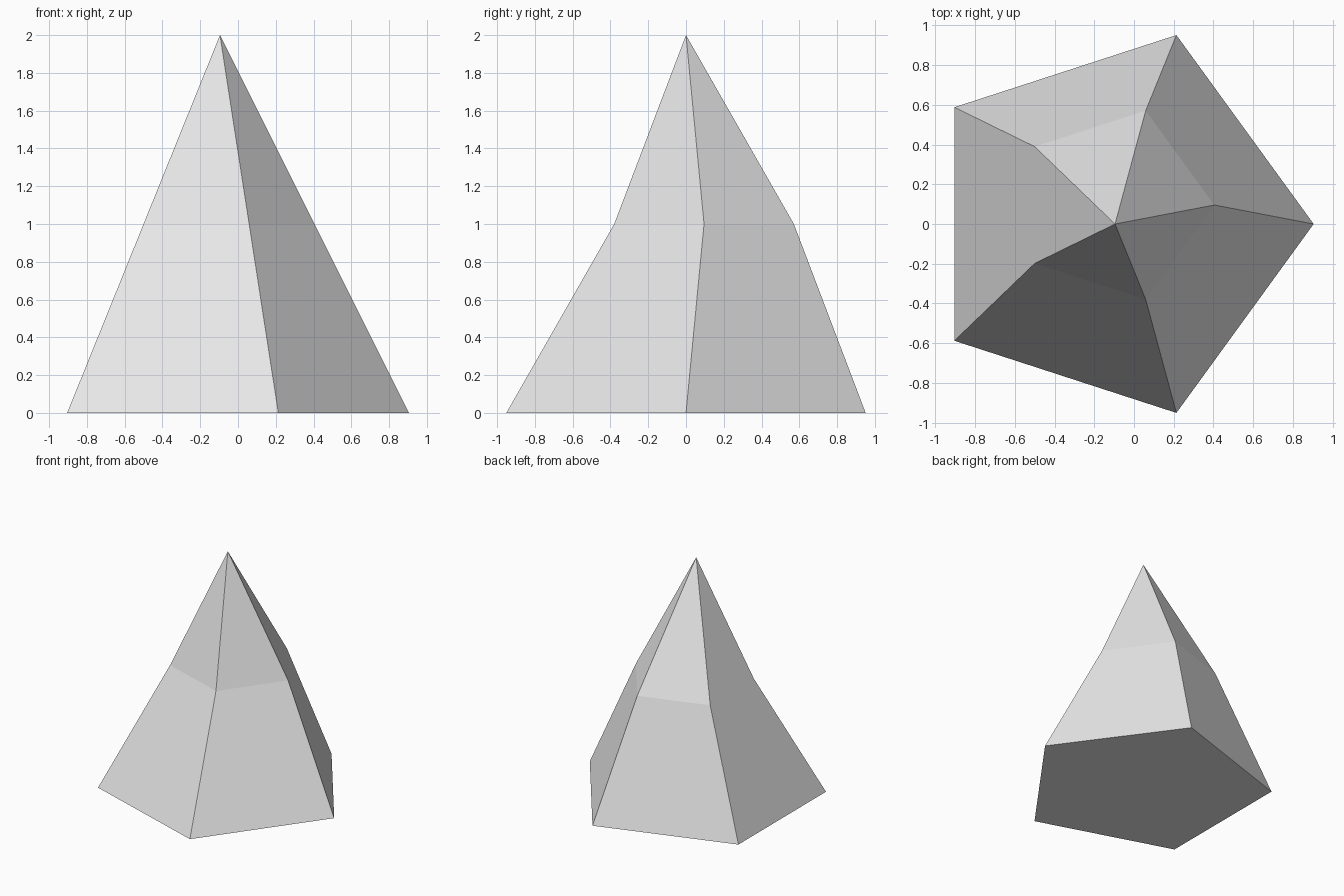
import bpy
import bmesh
from math import cos, sin, tau

cube = bpy.data.objects.get("Cube")
if cube:
    bpy.data.objects.remove(cube, do_unlink=True)

SIDES = 5
CENTRE_X = -0.0955

# Plain grey surface
grey = bpy.data.materials.new("light_grey")
grey.use_nodes = True
colour = (0.8, 0.8, 0.8, 1.0)
grey.diffuse_color = colour
grey.node_tree.nodes["Principled BSDF"].inputs["Base Color"].default_value = colour

bm = bmesh.new()


def ring(radius, y, z):
    """Regular polygon of vertices with one corner towards +x."""
    return [bm.verts.new((CENTRE_X + radius * cos(tau * i / SIDES),
                          y + radius * sin(tau * i / SIDES), z))
            for i in range(SIDES)]


# Base, off-centre middle section and apex
base = ring(1.0, 0.0, 0.0)
middle = ring(0.5, 0.0955, 1.0)
apex = bm.verts.new((CENTRE_X, 0.0, 2.0))

# Sides: a lower quad and an upper triangle each
bm.faces.new(base[::-1])
for i in range(SIDES):
    j = (i + 1) % SIDES
    bm.faces.new((base[i], base[j], middle[j], middle[i]))
    bm.faces.new((middle[i], middle[j], apex))
bmesh.ops.recalc_face_normals(bm, faces=bm.faces)

mesh = bpy.data.meshes.new("bent_pyramid")
bm.to_mesh(mesh)
bm.free()
mesh.materials.append(grey)
pyramid = bpy.data.objects.new("bent_pyramid", mesh)
bpy.context.collection.objects.link(pyramid)
